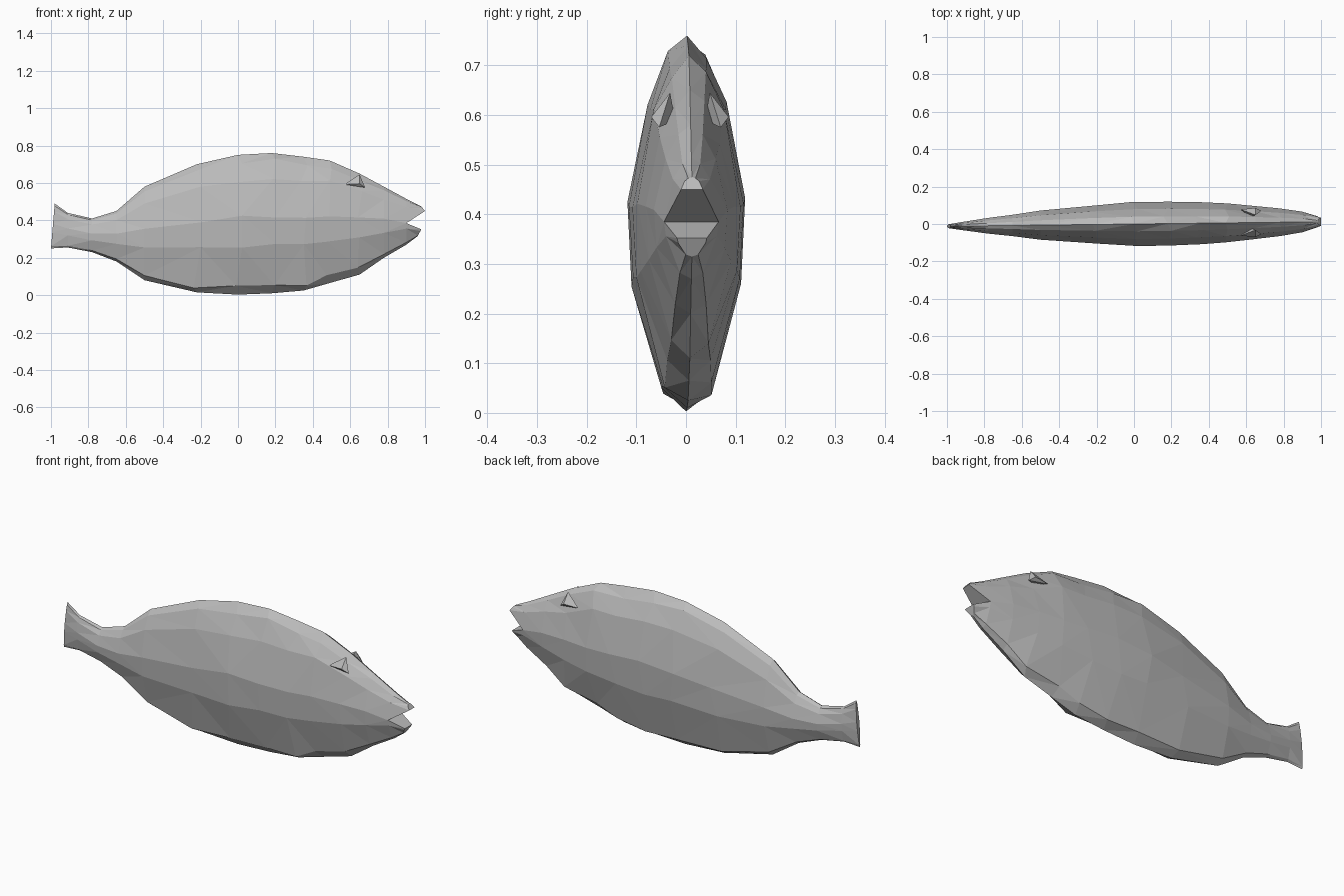
import bpy, bmesh, random
from mathutils import Vector

cube = bpy.data.objects.get("Cube")
if cube:
    bpy.data.objects.remove(cube)
rng = random.Random(4)

grey = bpy.data.materials.new("scale grey")
grey.use_nodes = True
colour = (0.5, 0.5, 0.5, 1)
grey.diffuse_color = colour
grey.node_tree.nodes["Principled BSDF"].inputs["Base Color"].default_value = colour

# Half cross-section from back to belly: height fraction, width fraction
HALF = [(1, 0), (.95, .33), (.82, .68), (.55, 1), (.35, .93), (.05, .42), (0, 0)]
MID = 3
# Stations from tail to mouth corner: x, bottom, top, half width
STATIONS = [(-.91, .255, .44, .023), (-.78, .23, .41, .042), (-.65, .18, .45, .057),
            (-.5, .08, .58, .078), (-.22, .015, .7, .102), (0, .003, .75, .118),
            (.18, .01, .76, .117), (.35, .025, .74, .112), (.49, .065, .72, .104),
            (.65, .11, .65, .089), (.78, .2, .58, .074), (.9, .27, .515, .055)]


def section(x, bottom, top, width, jitter=0.0):
    """Closed ring of points: left half going down, right half going up."""
    def point(t, w, side):
        j = jitter if 0 < w else 0
        return Vector((x + rng.uniform(-2, 2) * j,
                       .012 * x + side * width * w,
                       bottom + t * (top - bottom) + rng.uniform(-1, 1) * j))
    left = [point(t, w, 1) for t, w in HALF]
    right = [point(t, w, -1) for t, w in HALF[-2:0:-1]]
    return left + right


def bridge(bm, a, b, closed=True):
    n = len(a)
    for i in range(n if closed else n - 1):
        j = (i + 1) % n
        bm.faces.new((a[i], a[j], b[j], b[i]))


def add_object(name, bm):
    bmesh.ops.remove_doubles(bm, verts=bm.verts, dist=.0005)
    bmesh.ops.triangulate(bm, faces=bm.faces)
    bmesh.ops.recalc_face_normals(bm, faces=bm.faces)
    mesh = bpy.data.meshes.new(name)
    bm.to_mesh(mesh)
    bm.free()
    mesh.materials.append(grey)
    obj = bpy.data.objects.new(name, mesh)
    bpy.context.collection.objects.link(obj)


# Body and tail
bm = bmesh.new()
tail = section(-1, .25, .49, .011)
for p in tail:
    p.x += .02 * (p.z - .25) / .24
rings = [tail] + [section(*s, jitter=.012 if -.5 < s[0] < .7 else 0) for s in STATIONS]
rings = [[bm.verts.new(p) for p in ring] for ring in rings]
for a, b in zip(rings, rings[1:]):
    bridge(bm, a, b)
bm.faces.new(rings[0])

# Open jaws, each continuing half of the last ring
corner = rings[-1]
n = len(corner)
upper = [corner[i % n] for i in range(n - MID, n + MID + 1)]
lower = corner[MID:n - MID + 1]
for v in (corner[MID], corner[n - MID]):
    v.co.z = .385


def jaw(strip, x, z_lip, z_far, width):
    base = [v.co.copy() for v in strip]
    z0 = base[0].z
    far = base[len(base) // 2].z
    half = max(abs(p.y - .011) for p in base)
    tip = []
    for p in base:
        f = (p.z - z0) / (far - z0)
        tip.append(bm.verts.new((x - .02 * f, .012 + (p.y - .011) / half * width,
                                 z_lip + f * (z_far - z_lip))))
    bridge(bm, strip, tip, closed=False)
    bm.faces.new((strip[0], strip[-1], tip[-1], tip[0]))
    bm.faces.new(tip)


jaw(upper, 1, .45, .475, .022)
jaw(lower, .98, .352, .315, .03)
add_object("fish_body", bm)

# Small brow ledges above the eyes
for name, side in (("left_brow", 1), ("right_brow", -1)):
    bm = bmesh.new()
    points = [(.57, .07, .592), (.65, .078, .596), (.68, .062, .575), (.65, .04, .645), (.62, .03, .59)]
    for x, y, z in points:
        bm.verts.new((x, .008 + side * y, z))
    bmesh.ops.convex_hull(bm, input=bm.verts)
    add_object(name, bm)
